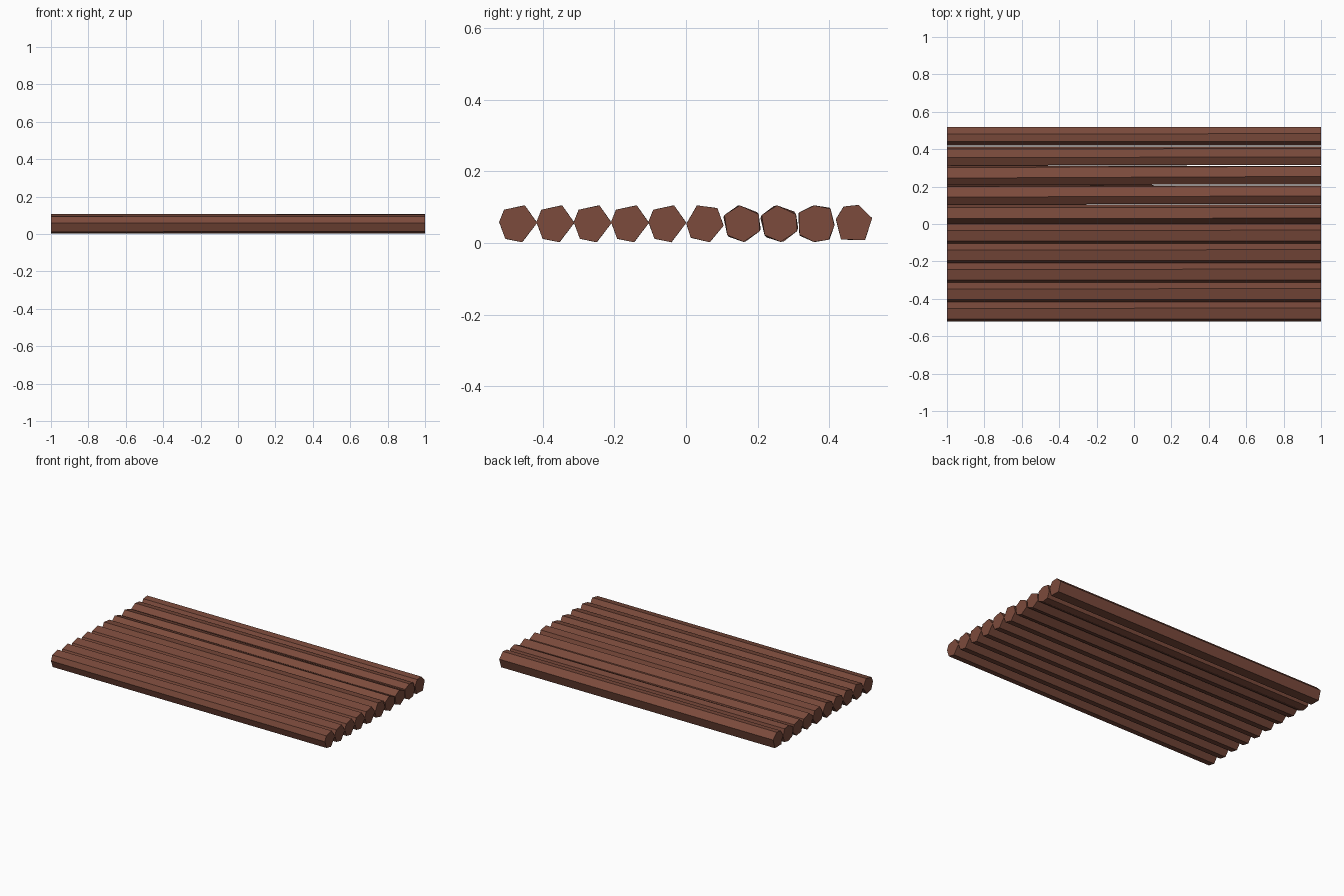
import bpy, bmesh
from math import radians
from mathutils import Matrix, Vector

if "Cube" in bpy.data.objects:
    bpy.data.objects.remove(bpy.data.objects["Cube"])

wood = bpy.data.materials.new("brown_wood")
wood.diffuse_color = (0.2, 0.07, 0.045, 1)
wood.use_nodes = True
wood.node_tree.nodes["Principled BSDF"].inputs["Base Color"].default_value = wood.diffuse_color

# cross-sections (y, z) around each log's axis, in hundredths of a unit
HEX = [(-5.3, .5), (-3.9, 3.9), (1.9, 5.1), (5.3, .2), (1.1, -5.2), (-3.6, -4.2)]
TURNED = [(-5.1, 0), (-2.1, 5.1), (3.6, 4.3), (5.3, -.6), (1.4, -5.2), (-3.9, -3.9)]
RIDGED = [(-4.9, 2.4), (-.6, 5.1), (4.7, 2.6), (5.0, -2.1), (.4, -5.1), (-4.1, -3.2)]
BROAD = [(-4.9, 3.1), (-.6, 5.1), (3.9, 4.2), (5.0, -.6), (3.4, -4.5), (-.8, -5.1), (-4.8, -3.1)]
EDGE = [(-5.0, 1.3), (-2.8, 4.8), (1.4, 5.2), (5.1, 1.5), (3.1, -4.6), (-3.6, -4.4)]


def log(name, y, profile, twist):
    """Loft the profile along x; the far end is turned by twist degrees."""
    bm = bmesh.new()
    rings = []
    for x, ang in ((1, 0), (-1, twist)):
        turn = Matrix.Rotation(radians(ang), 3, 'X')
        rings.append([bm.verts.new(turn @ Vector((x, a / 100, b / 100))) for a, b in profile])
    front, back = rings
    n = len(profile)
    bm.faces.new(front)
    bm.faces.new(back[::-1])
    for i in range(n):
        j = (i + 1) % n
        bm.faces.new((front[i], back[i], back[j], front[j]))
    bmesh.ops.recalc_face_normals(bm, faces=bm.faces)
    me = bpy.data.meshes.new(name)
    bm.to_mesh(me)
    bm.free()
    me.materials.append(wood)
    ob = bpy.data.objects.new(name, me)
    ob.location = (0, y, 0.054)
    bpy.context.collection.objects.link(ob)


# row of ten logs side by side
logs = [(HEX, 1)] * 5 + [(TURNED, 1), (RIDGED, 7), (RIDGED, 10), (BROAD, 4), (EDGE, 1)]
for i, (profile, twist) in enumerate(logs):
    log(f"log_{i + 1}", -0.469 + i * 0.1042, profile, twist)
